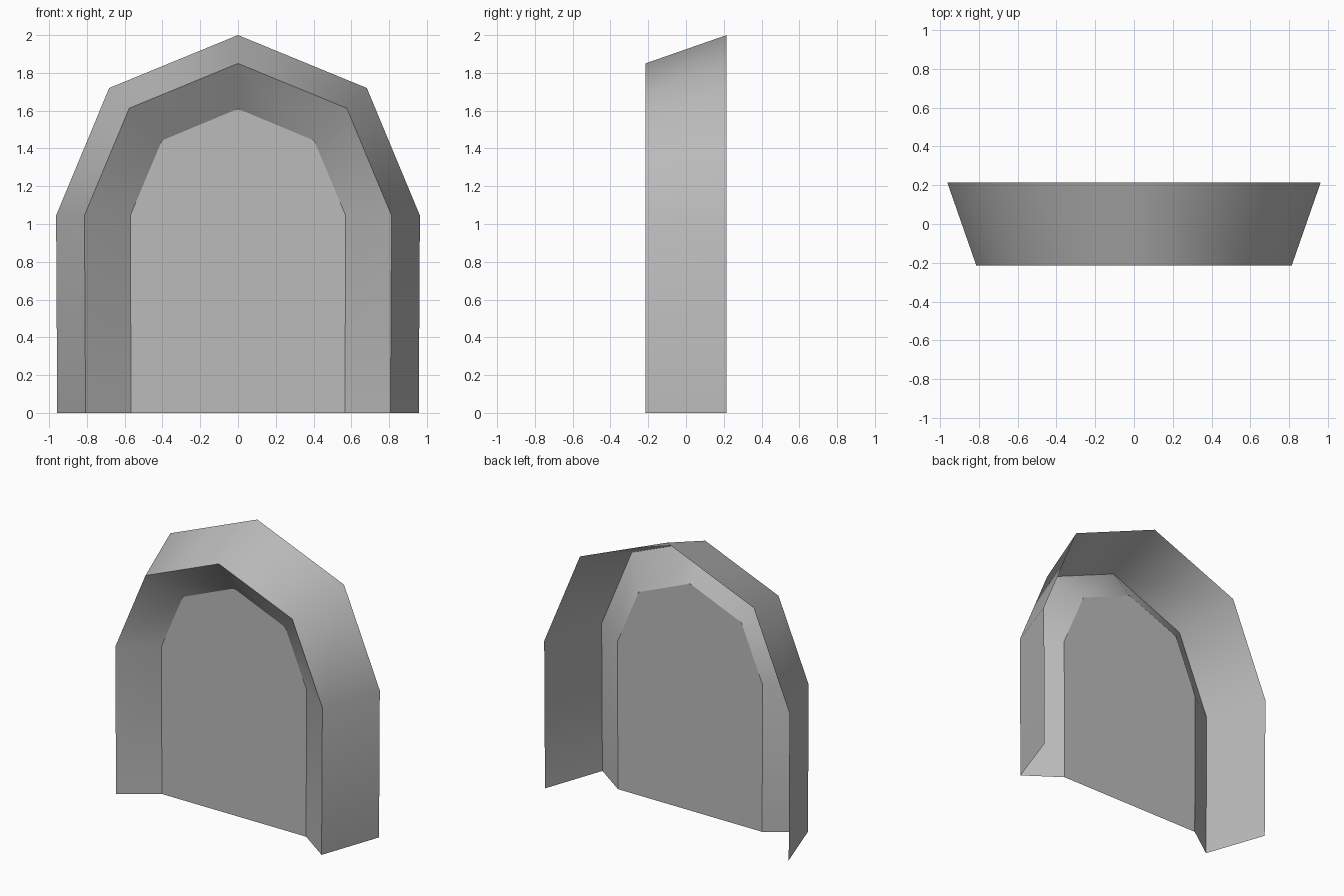
import bpy
import math

cube = bpy.data.objects.get("Cube")
if cube:
    bpy.data.objects.remove(cube, do_unlink=True)

# Plain grey stone
grey = bpy.data.materials.new("stone_grey")
grey.use_nodes = True
COLOR = (0.5, 0.5, 0.5, 1)
grey.diffuse_color = COLOR
grey.node_tree.nodes["Principled BSDF"].inputs["Base Color"].default_value = COLOR


def arch(y, foot, side, shoulder, apex):
    """Open pointed arch from the left foot over the apex to the right foot."""
    half = [(foot, 0), (side, 1.045), shoulder]
    pts = half + [(0, apex)] + [(-x, z) for x, z in reversed(half)]
    return [(x, y, z) for x, z in pts]


def add_part(name, verts, faces, smooth):
    mesh = bpy.data.meshes.new(name)
    mesh.from_pydata(verts, [], faces)
    mesh.materials.append(grey)
    for poly in mesh.polygons:
        poly.use_smooth = smooth
    obj = bpy.data.objects.new(name, mesh)
    bpy.context.collection.objects.link(obj)
    return obj


def add_band(name, first, second):
    """Thin wall joining two arches."""
    n = len(first)
    faces = [(i, i + 1, n + i + 1, n + i) for i in range(n - 1)]
    return add_part(name, first + second, faces, True)


back_rim = arch(0.215, 0.957, 0.963, (0.682, 1.72), 2.0)
front_rim = arch(-0.215, 0.807, 0.813, (0.576, 1.613), 1.85)
panel_rim = arch(-0.045, 0.566, 0.570, (0.403, 1.442), 1.61)

# Flared outer wall, recess sloping inward, and flat panel closing it
add_band("outer_wall", front_rim, back_rim)
add_band("recess_wall", panel_rim, front_rim)
add_part("recess_panel", panel_rim, [tuple(reversed(range(len(panel_rim))))], False)
